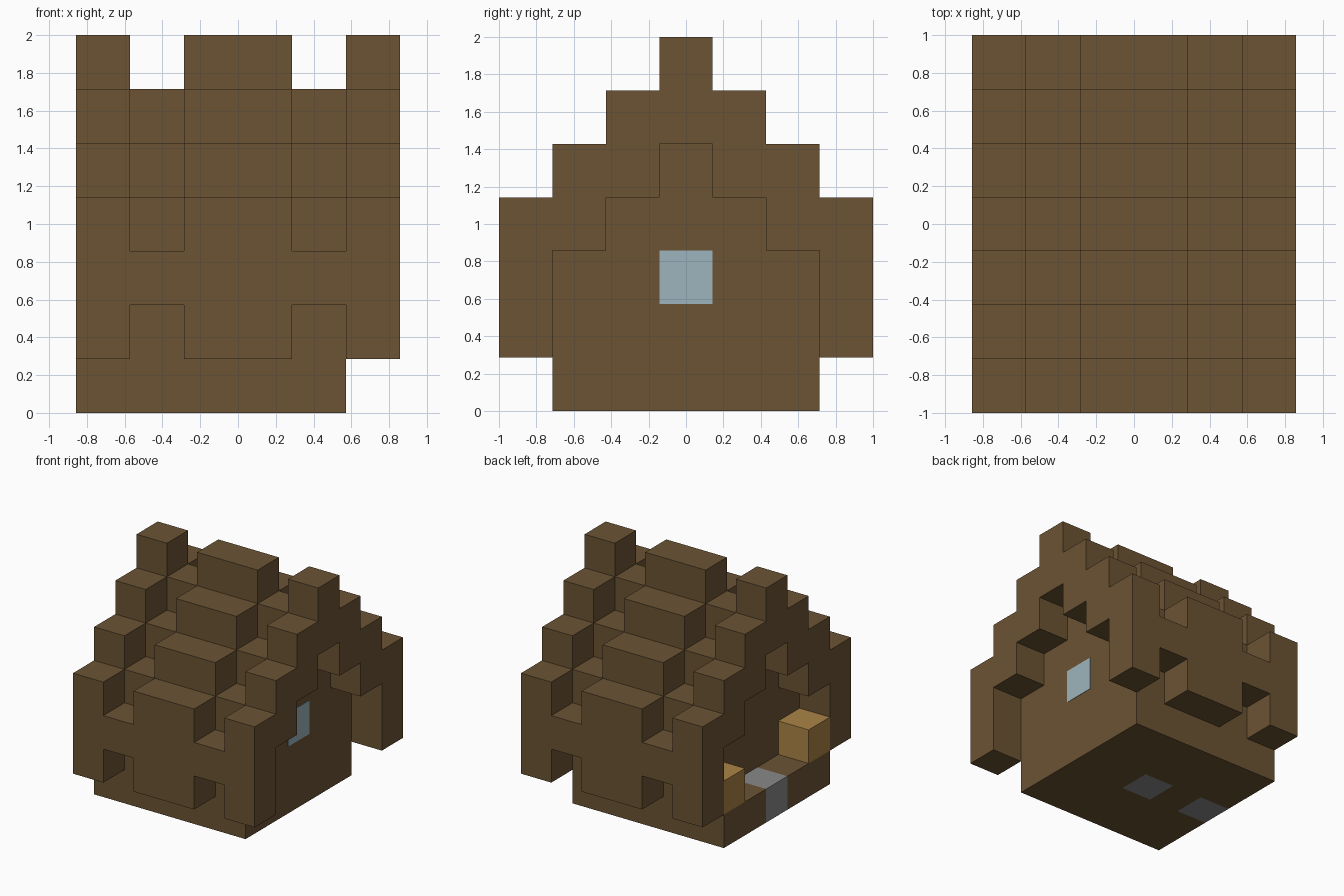
import bpy
import bmesh
from mathutils import Vector

if "Cube" in bpy.data.objects:
    bpy.data.objects.remove(bpy.data.objects["Cube"], do_unlink=True)

U = 2 / 7  # one block


def material(name, rgb):
    mat = bpy.data.materials.new(name)
    mat.use_nodes = True
    mat.diffuse_color = (*rgb, 1)
    mat.node_tree.nodes["Principled BSDF"].inputs["Base Color"].default_value = (*rgb, 1)
    return mat


WOOD = material("brown_wood", (0.147, 0.087, 0.034))
STONE = material("grey_stone", (0.25, 0.25, 0.25))
STRAW = material("golden_straw", (0.41, 0.23, 0.06))
GLASS = material("pale_blue_glass", (0.337, 0.462, 0.509))


def finish(name, bm, *mats):
    bmesh.ops.recalc_face_normals(bm, faces=bm.faces)
    bmesh.ops.scale(bm, vec=(U, U, U), verts=bm.verts)
    mesh = bpy.data.meshes.new(name)
    bm.to_mesh(mesh)
    bm.free()
    for mat in mats:
        mesh.materials.append(mat)
    obj = bpy.data.objects.new(name, mesh)
    bpy.context.collection.objects.link(obj)
    return obj


def extrude_up(bm, faces, vec):
    ext = bmesh.ops.extrude_face_region(bm, geom=faces, use_keep_orig=True)
    moved = [g for g in ext["geom"] if isinstance(g, bmesh.types.BMVert)]
    bmesh.ops.translate(bm, vec=vec, verts=moved)


def slab(name, points, x0, x1, mat):
    """Extrude a (y, z) outline from x0 to x1, in blocks."""
    bm = bmesh.new()
    face = bm.faces.new([bm.verts.new((x0, y, z)) for y, z in points])
    extrude_up(bm, [face], Vector((x1 - x0, 0, 0)))
    return finish(name, bm, mat)


def box(name, lo, hi, mat):
    rect = [(lo[1], lo[2]), (hi[1], lo[2]), (hi[1], hi[2]), (lo[1], hi[2])]
    return slab(name, rect, lo[0], hi[0], mat)


def stairs(y, z, steps):
    """Stepped line climbing towards the middle."""
    pts = [(y, z)]
    for _ in range(steps):
        pts += [(y - 1, z), (y - 1, z + 1)]
        y, z = y - 1, z + 1
    return pts


def mirrored(half):
    return half + [(-y, z) for y, z in reversed(half)]


# Raised stepped arches: both ends and the wide middle band
outer = mirrored([(3.5, 1)] + stairs(3.5, 4, 3))
inner = mirrored([(2.5, 1)] + stairs(2.5, 3, 2))
arch = outer + inner[::-1]
for name, x0, x1 in (("right_arch", -3, -2), ("middle_arch", -1, 1), ("left_arch", 2, 3)):
    slab(name, arch, x0, x1, WOOD)

# Lower gable walls between the arches
gable = mirrored([(2.5, 1), (2.5, 2), (3.5, 2)] + stairs(3.5, 3, 3))
slab("right_gable_wall", gable, -2, -1, WOOD)
slab("left_gable_wall", gable, 1, 2, WOOD)

# Floor of five by five blocks, with two stone blocks on its centre line
bm = bmesh.new()
bmesh.ops.create_grid(bm, x_segments=5, y_segments=5, size=2.5)
bmesh.ops.translate(bm, vec=(-0.5, 0, 0), verts=bm.verts)
extrude_up(bm, bm.faces[:], Vector((0, 0, 1)))
for f in bm.faces:
    c = f.calc_center_median()
    stone_column = c.x < -2 or -1 < c.x < 0
    f.material_index = int(abs(c.y) < 0.5 and stone_column)
finish("floor", bm, WOOD, STONE)

# Straw bales either side of the porch
for name, y in (("front_straw_bale", -2.5), ("back_straw_bale", 1.5)):
    box(name, (-3, y, 1), (-2, y + 1, 2), STRAW)

# Window pane on the left gable wall
box("window", (2, -0.5, 2), (2.01, 0.5, 3), GLASS)
